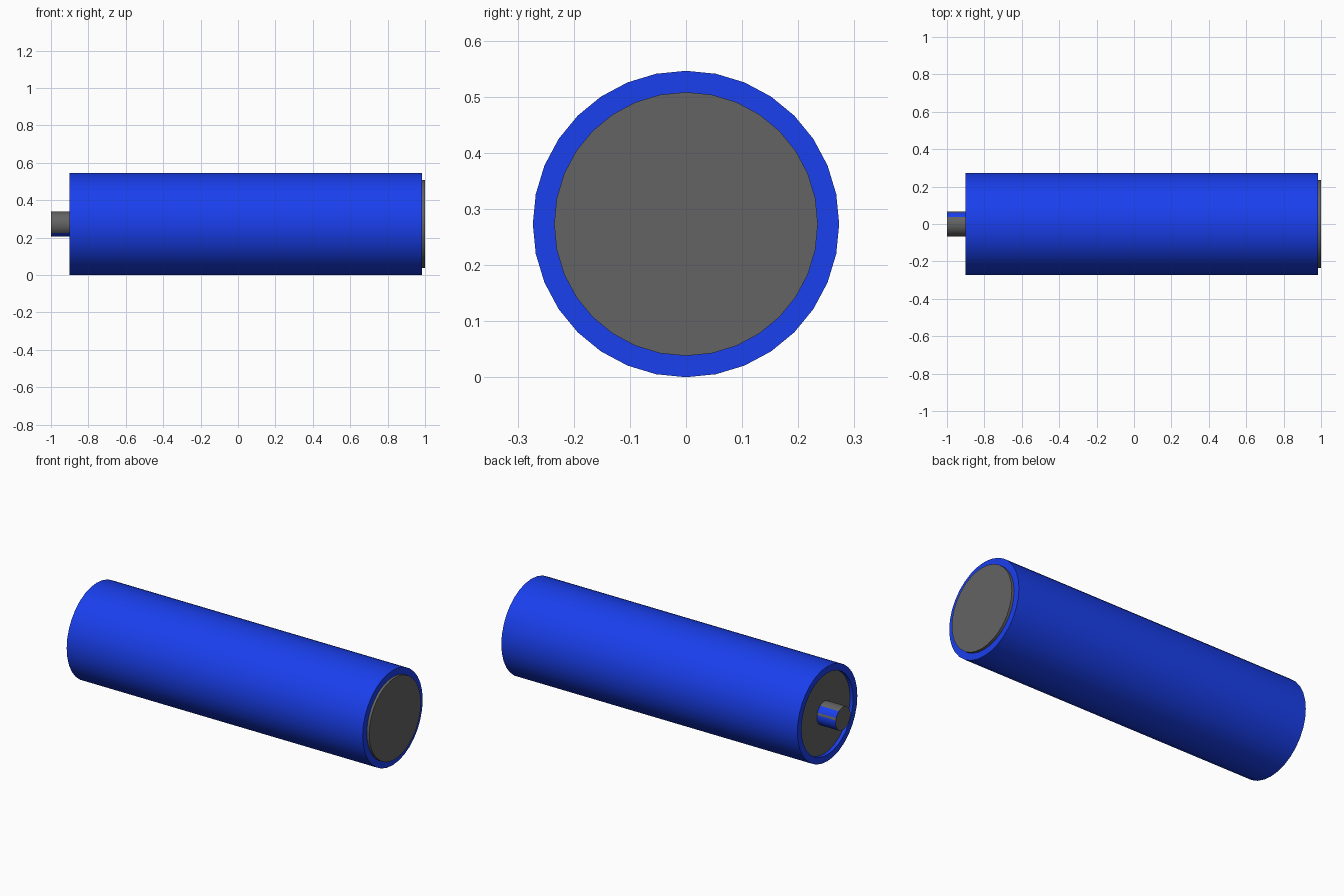
import bpy, math

if "Cube" in bpy.data.objects:
    bpy.data.objects.remove(bpy.data.objects["Cube"])

N, ZC = 32, 0.273


def material(name, color):
    m = bpy.data.materials.new(name)
    m.diffuse_color = color
    m.use_nodes = True
    m.node_tree.nodes["Principled BSDF"].inputs["Base Color"].default_value = m.diffuse_color
    return m


BLUE = material("blue_wrap", (0.01, 0.05, 0.85, 1))
GREY = material("grey_metal", (0.125, 0.125, 0.125, 1))


def lathe(name, profile, paint):
    """Revolve (x, radius) points about the x axis, capping both ends."""
    verts = [(x, r * math.cos(2 * math.pi * i / N), ZC + r * math.sin(2 * math.pi * i / N))
             for x, r in profile for i in range(N)]
    faces, slots = [], []
    for k in range(len(profile) - 1):
        for i in range(N):
            j = (i + 1) % N
            faces.append((k * N + i, k * N + j, (k + 1) * N + j, (k + 1) * N + i))
            slots.append(paint(k, i))
    last = (len(profile) - 1) * N
    faces += [tuple(reversed(range(N))), tuple(range(last, last + N))]
    slots += [1, 1]
    me = bpy.data.meshes.new(name)
    me.from_pydata(verts, [], faces)
    me.materials.append(BLUE)
    me.materials.append(GREY)
    for p, s in zip(me.polygons, slots):
        p.material_index = s
    ob = bpy.data.objects.new(name, me)
    bpy.context.collection.objects.link(ob)
    bpy.context.view_layer.objects.active = ob
    ob.select_set(True)
    bpy.ops.object.shade_smooth_by_angle(angle=math.radians(30))
    ob.select_set(False)


# Wrapped body: recessed positive end, raised flat negative end
lathe("battery_body",
      [(-0.88, 0.235), (-0.90, 0.235), (-0.90, ZC), (0.985, ZC), (0.985, 0.235), (1.0, 0.235)],
      lambda k, i: 1 if k == 4 else 0)

# Positive terminal: partly painted blue on the back and underside
lathe("positive_terminal", [(-1.0, 0.067), (-0.88, 0.067)],
      lambda k, i: 0 if (i < 5 and i != 1) or i >= 20 else 1)
